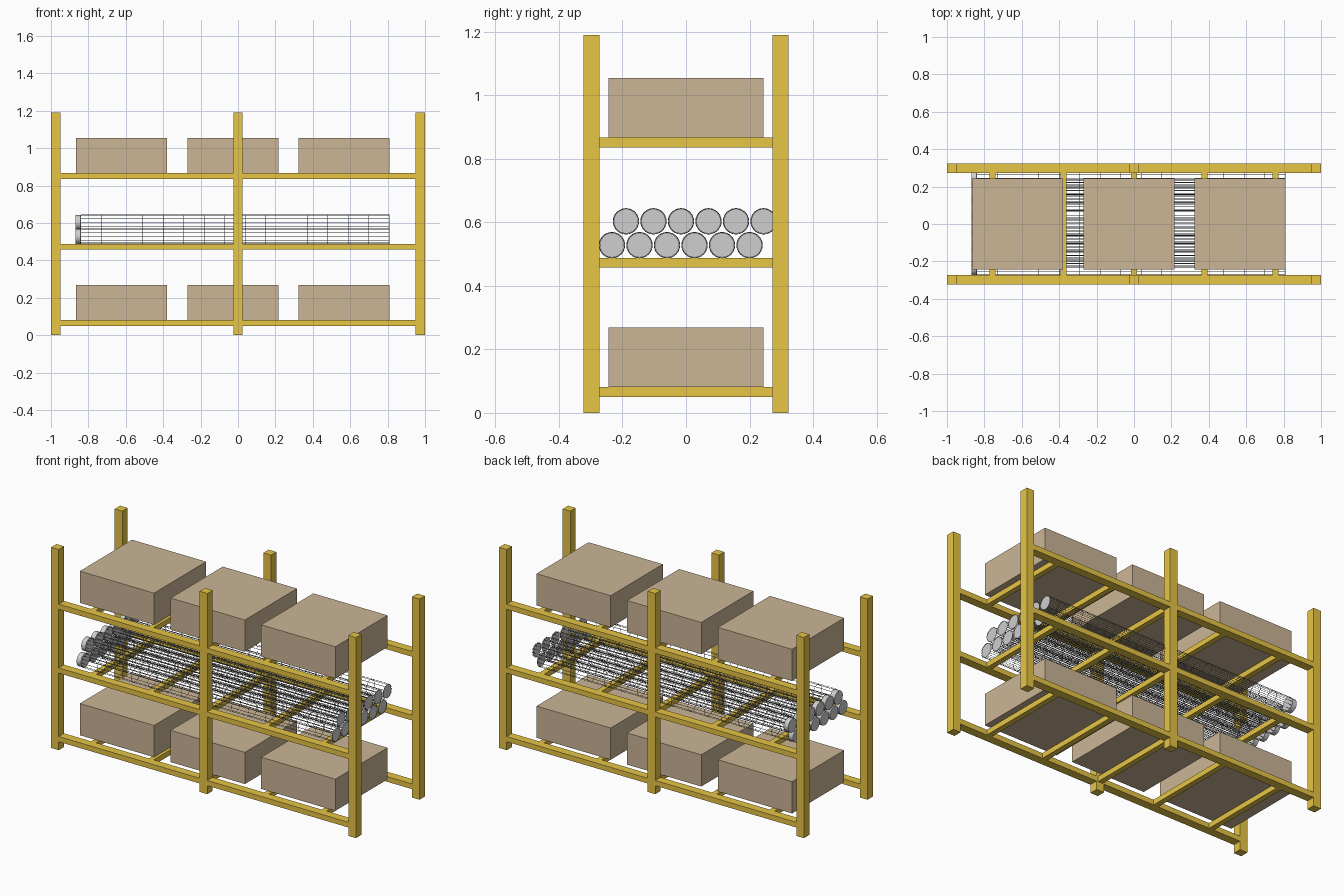
import bpy, bmesh, math
from mathutils import Matrix

if "Cube" in bpy.data.objects:
    bpy.data.objects.remove(bpy.data.objects["Cube"])

def material(name, rgb):
    m = bpy.data.materials.new(name)
    m.diffuse_color = (*rgb, 1)
    m.use_nodes = True
    m.node_tree.nodes["Principled BSDF"].inputs["Base Color"].default_value = m.diffuse_color
    return m

YELLOW = material("rack_yellow", (0.80, 0.56, 0.06))
TAN = material("carton_tan", (0.60, 0.465, 0.305))
GREY = material("end_grey", (0.62, 0.62, 0.62))
WIRE = material("wire_grey", (0.24, 0.24, 0.24))

def box(name, x0, x1, y0, y1, z0, z1, mat):
    bpy.ops.mesh.primitive_cube_add(size=1, location=((x0 + x1) / 2, (y0 + y1) / 2, (z0 + z1) / 2))
    o = bpy.context.object
    o.name = name
    o.scale = (x1 - x0, y1 - y0, z1 - z0)
    bpy.ops.object.transform_apply(location=False, rotation=False, scale=True)
    o.data.materials.append(mat)

IN, OUT = 0.273, 0.323            # inner and outer depth of the frame
SHELVES = (0.05, 0.457, 0.835)    # underside of each shelf
T = 0.031                         # rail thickness

# Upright posts and shelf rails on both sides
for s in (-1, 1):
    y0, y1 = sorted((s * IN, s * OUT))
    for x in (-0.975, 0, 0.975):
        box("post", x - 0.025, x + 0.025, y0, y1, 0, 1.19, YELLOW)
    for z in SHELVES:
        for x0, x1 in ((-0.95, -0.025), (0.025, 0.95)):
            box("rail", x0, x1, y0, y1, z, z + T, YELLOW)

# Cross bars joining front and back rails
for z in SHELVES:
    for i in range(-2, 3):
        x = i * 0.378
        box("cross_bar", x - 0.016, x + 0.016, -IN, IN, z, z + T, YELLOW)

# Cartons on the bottom and top shelves
for z in (SHELVES[0] + T, SHELVES[2] + T):
    for x in (-0.867, -0.271, 0.323):
        box("carton", x, x + 0.487, -0.244, 0.244, z, z + 0.188, TAN)

# Wire cage: lengthwise wires held by evenly spaced rings
X0, X1, R, N, RINGS = -0.840, 0.809, 0.0402, 24, 16
curve = bpy.data.curves.new("wire_cage", 'CURVE')
curve.dimensions = '3D'
curve.bevel_depth = 0.0012
curve.bevel_resolution = 0

def spline(points, cyclic):
    sp = curve.splines.new('POLY')
    sp.points.add(len(points) - 1)
    for p, co in zip(sp.points, points):
        p.co = (*co, 1)
    sp.use_cyclic_u = cyclic

circle = [(R * math.cos(math.tau * k / N), R * math.sin(math.tau * k / N)) for k in range(N)]
for y, z in circle[::2]:
    spline([(X0, y, z), (X1, y, z)], False)
for i in range(RINGS):
    x = X0 + (X1 - X0) * i / (RINGS - 1)
    spline([(x, y, z) for y, z in circle], True)
curve.materials.append(WIRE)
cage = bpy.data.objects.new("wire_cage", curve)
bpy.context.collection.objects.link(cage)
bpy.ops.object.select_all(action='DESELECT')
cage.select_set(True)
bpy.context.view_layer.objects.active = cage
bpy.ops.object.convert(target='MESH')
cage = bpy.context.object

# End pieces: a short drum at the left, a flat disc at the right
TURN = Matrix.Rotation(math.pi / 2, 4, 'Y')
bm = bmesh.new()
bmesh.ops.create_cone(bm, cap_ends=True, segments=24, radius1=0.0395, radius2=0.0395, depth=0.03,
                      matrix=Matrix.Translation((-0.854, 0, 0)) @ TURN)
bm.normal_update()
for f in bm.faces:
    f.smooth = len(f.verts) == 4
    if f.normal.x < -0.9:
        f.normal_flip()
for e in bm.edges:
    e.smooth = all(len(f.verts) == 4 for f in e.link_faces)
bmesh.ops.create_circle(bm, cap_ends=True, segments=24, radius=0.0385,
                        matrix=Matrix.Translation((0.808, 0, 0)) @ TURN)
ends = bpy.data.meshes.new("roll_ends")
bm.to_mesh(ends)
bm.free()
ends.materials.append(GREY)

# Two stacked rows of six caged rolls
for row, (start, z) in enumerate(((-0.233, 0.528), (-0.189, 0.603))):
    for i in range(6):
        loc = (0, start + i * 0.0866, z)
        o = cage if row == i == 0 else cage.copy()
        if o is not cage:
            bpy.context.collection.objects.link(o)
        o.location = loc
        e = bpy.data.objects.new("roll_ends", ends)
        bpy.context.collection.objects.link(e)
        e.location = loc
